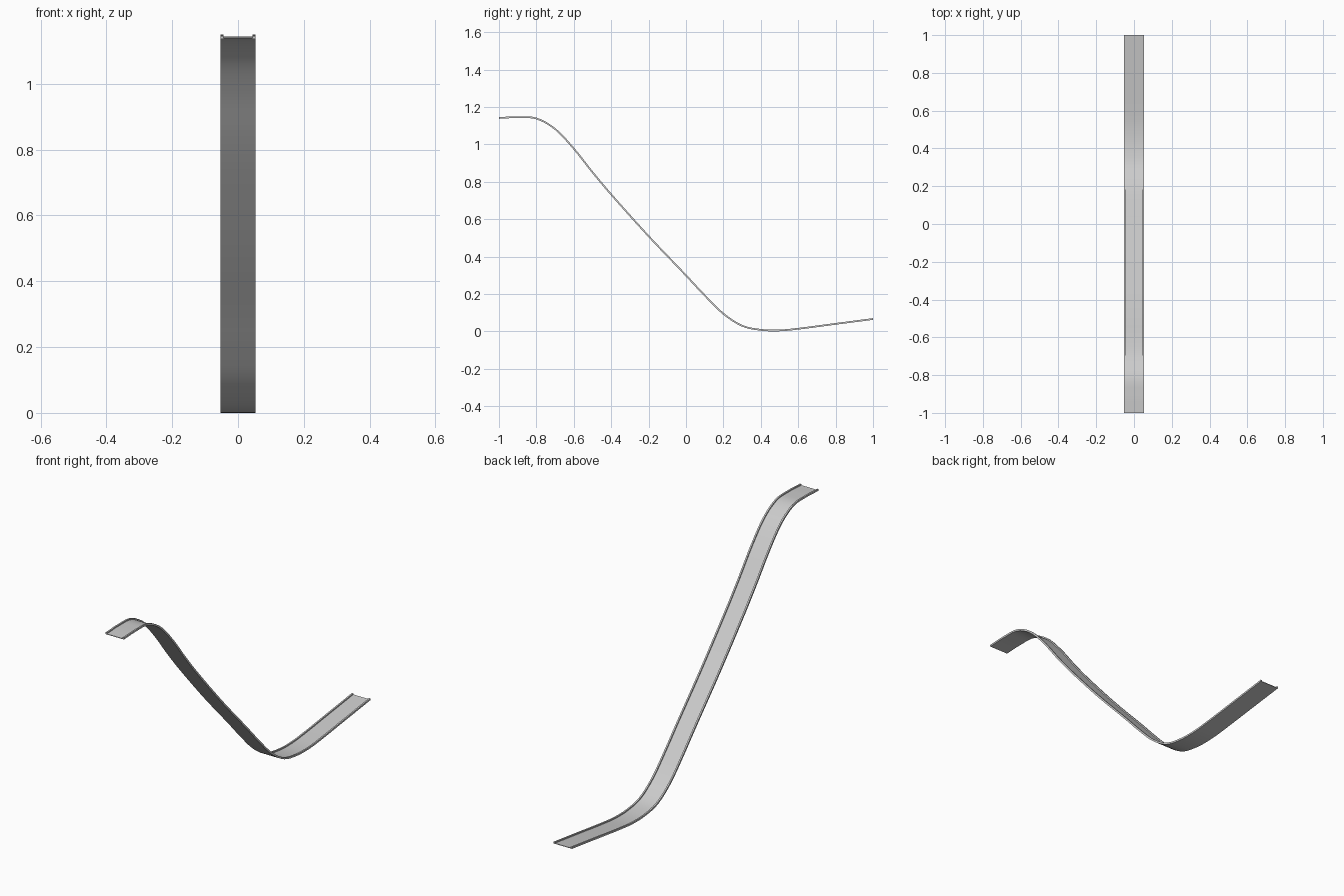
import bpy, bmesh
from mathutils import Vector

if "Cube" in bpy.data.objects:
    bpy.data.objects.remove(bpy.data.objects["Cube"])

# Side profile of the slide (y, z)
path = [(-1, 1.142), (-0.9, 1.146), (-0.8, 1.139), (-0.7, 1.083), (-0.6, 0.978),
        (-0.5, 0.852), (-0.4, 0.733), (-0.2, 0.51), (0, 0.30), (0.1, 0.193), (0.2, 0.095),
        (0.3, 0.031), (0.4, 0.009), (0.5, 0.006), (0.6, 0.015), (0.8, 0.041), (1, 0.067)]
STEPS = 5

# Shallow channel cross-section (x, offset along normal): floor with a raised lip each side
half = [(0.0525, -0.0045), (0.0525, 0.0045), (0.0445, 0.0045), (0.0445, -0.0015)]
section = half + [(-x, n) for x, n in reversed(half)]


def slope(i):
    a, b = path[max(i - 1, 0)], path[min(i + 1, len(path) - 1)]
    return (b[1] - a[1]) / (b[0] - a[0])


def sample_path():
    """Smooth curve through the profile points, as (y, z, slope)."""
    out = []
    for i in range(len(path) - 1):
        (y0, z0), (y1, z1) = path[i], path[i + 1]
        h, m0, m1 = y1 - y0, slope(i), slope(i + 1)
        c2 = 3 * (z1 - z0) - h * (2 * m0 + m1)
        c3 = 2 * (z0 - z1) + h * (m0 + m1)
        for s in range(STEPS + (i == len(path) - 2)):
            t = s / STEPS
            out.append((y0 + h * t, z0 + h * m0 * t + c2 * t**2 + c3 * t**3,
                        m0 + (2 * c2 * t + 3 * c3 * t**2) / h))
    return out


# Sweep the section along the profile
bm = bmesh.new()
rings = []
for y, z, m in sample_path():
    normal = Vector((0, -m, 1)).normalized()
    rings.append([bm.verts.new(Vector((x, y, z)) + normal * n) for x, n in section])
count = len(section)
for a, b in zip(rings, rings[1:]):
    for k in range(count):
        j = (k + 1) % count
        bm.faces.new((a[k], a[j], b[j], b[k]))
bm.faces.new(rings[0])
bm.faces.new(rings[-1])
bmesh.ops.recalc_face_normals(bm, faces=bm.faces)

# Keep the ends square and the lowest point on the ground
for ring, y in ((rings[0], -1), (rings[-1], 1)):
    for v in ring:
        v.co.y = y
low = min(v.co.z for v in bm.verts)
for v in bm.verts:
    v.co.z -= low

mesh = bpy.data.meshes.new("slide_chute")
bm.to_mesh(mesh)
bm.free()
chute = bpy.data.objects.new("slide_chute", mesh)
bpy.context.collection.objects.link(chute)
bpy.context.view_layer.objects.active = chute
chute.select_set(True)
bpy.ops.object.shade_smooth_by_angle()
